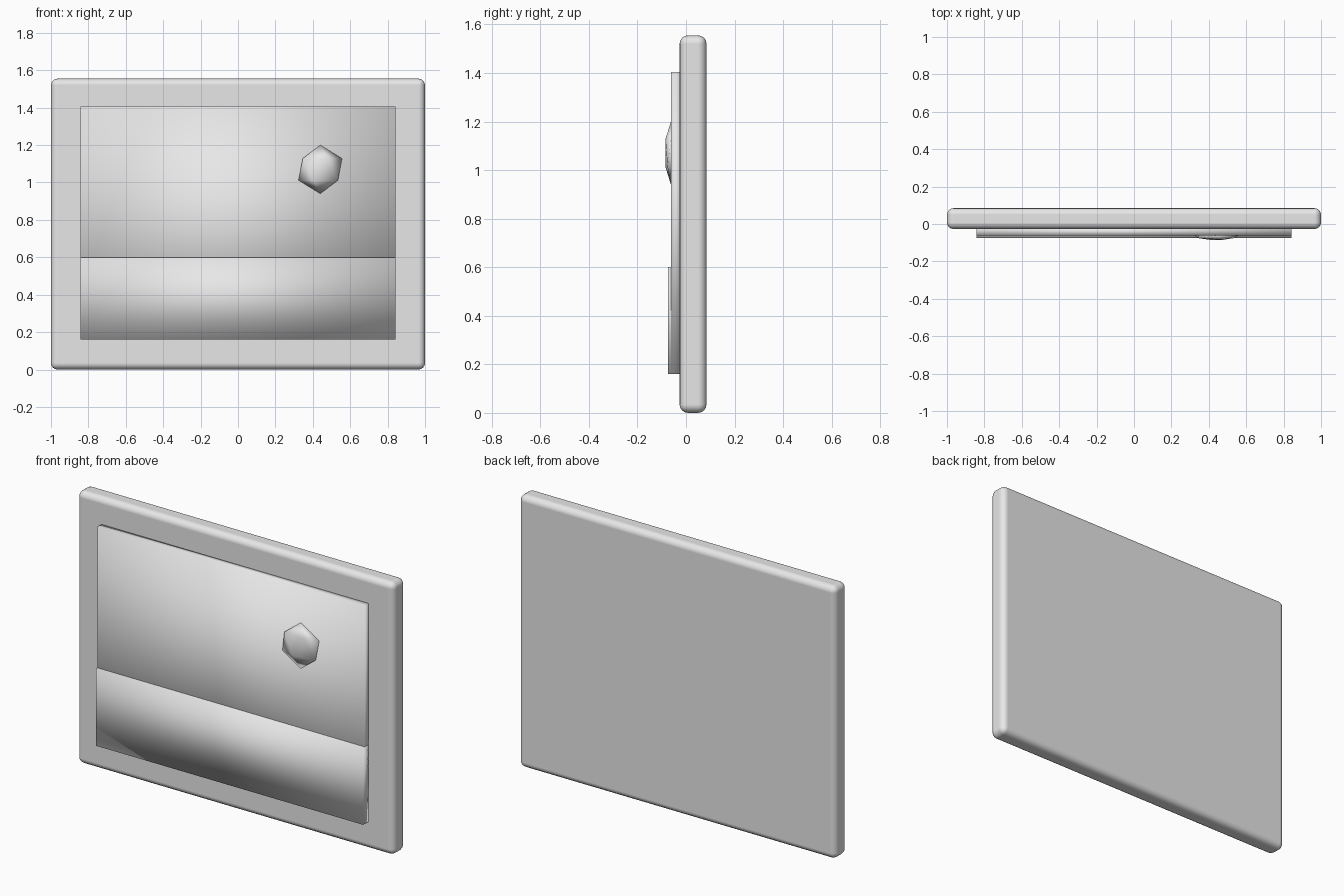
import bpy

# Remove the default cube
cube = bpy.data.objects.get("Cube")
if cube:
    bpy.data.objects.remove(cube, do_unlink=True)

# Single plain grey
grey = bpy.data.materials.new("light_grey")
grey.use_nodes = True
colour = (0.8, 0.8, 0.8, 1.0)
grey.diffuse_color = colour
grey.node_tree.nodes["Principled BSDF"].inputs["Base Color"].default_value = colour


def finish(name):
    """Name the active object, apply its transform, colour it and smooth it."""
    obj = bpy.context.object
    obj.name = name
    bpy.ops.object.transform_apply(location=False, rotation=False, scale=True)
    obj.data.materials.append(grey)
    bpy.ops.object.shade_smooth()
    return obj


def slab(name, width, y_front, y_back, z_low, z_high):
    """Upright box centred on x."""
    bpy.ops.mesh.primitive_cube_add(
        size=1, location=(0, (y_front + y_back) / 2, (z_low + z_high) / 2))
    bpy.context.object.scale = (width, y_back - y_front, z_high - z_low)
    return finish(name)


# Rounded backing board that forms the frame
frame = slab("frame_board", 2.0, -0.0265, 0.0845, 0.0, 1.555)
bevel = frame.modifiers.new("rounded_edges", 'BEVEL')
bevel.width = 0.035
bevel.segments = 4
bevel.harden_normals = True

# Raised picture panel and the thicker land strip across its lower part
slab("sky_panel", 1.685, -0.062, -0.02, 0.16, 1.405)
slab("land_panel", 1.685, -0.0745, -0.02, 0.16, 0.60)

# Flattened low-poly sun set into the sky
bpy.ops.mesh.primitive_ico_sphere_add(
    subdivisions=1, radius=0.13, location=(0.44, -0.062, 1.07))
bpy.context.object.scale = (1, 0.203, 1)
finish("sun")
